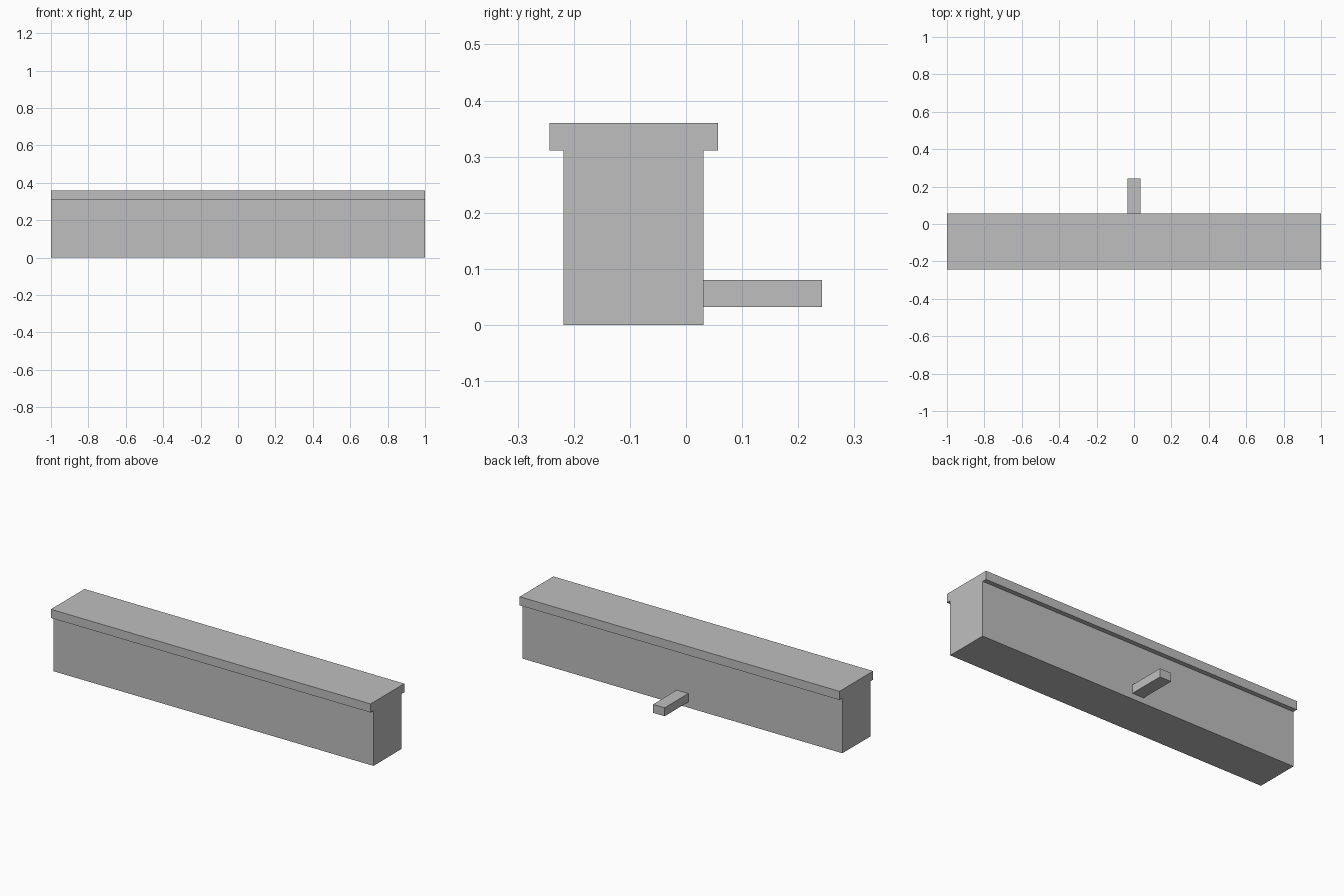
import bpy
import bmesh

if "Cube" in bpy.data.objects:
    bpy.data.objects.remove(bpy.data.objects["Cube"])

grey = bpy.data.materials.new("light_grey")
grey.diffuse_color = (0.52, 0.52, 0.52, 1)
grey.use_nodes = True
grey.node_tree.nodes["Principled BSDF"].inputs["Base Color"].default_value = grey.diffuse_color


def extrude_profile(name, profile, half_width):
    """Extrude a (y, z) outline along x, centred on x = 0."""
    bm = bmesh.new()
    face = bm.faces.new([bm.verts.new((-half_width, y, z)) for y, z in profile])
    result = bmesh.ops.extrude_face_region(bm, geom=[face])
    moved = [v for v in result["geom"] if isinstance(v, bmesh.types.BMVert)]
    bmesh.ops.translate(bm, verts=moved, vec=(2 * half_width, 0, 0))
    bmesh.ops.recalc_face_normals(bm, faces=bm.faces)
    mesh = bpy.data.meshes.new(name)
    bm.to_mesh(mesh)
    bm.free()
    mesh.materials.append(grey)
    obj = bpy.data.objects.new(name, mesh)
    bpy.context.collection.objects.link(obj)
    return obj


# Long wall with an overhanging coping, one T-shaped section
extrude_profile("wall_with_coping", [
    (-0.218, 0), (0.031, 0), (0.031, 0.311), (0.057, 0.311),
    (0.057, 0.36), (-0.243, 0.36), (-0.243, 0.311), (-0.218, 0.311)], 1.0)

# Small peg projecting from the back
extrude_profile("back_peg", [
    (0.031, 0.032), (0.242, 0.032), (0.242, 0.08), (0.031, 0.08)], 0.036)
